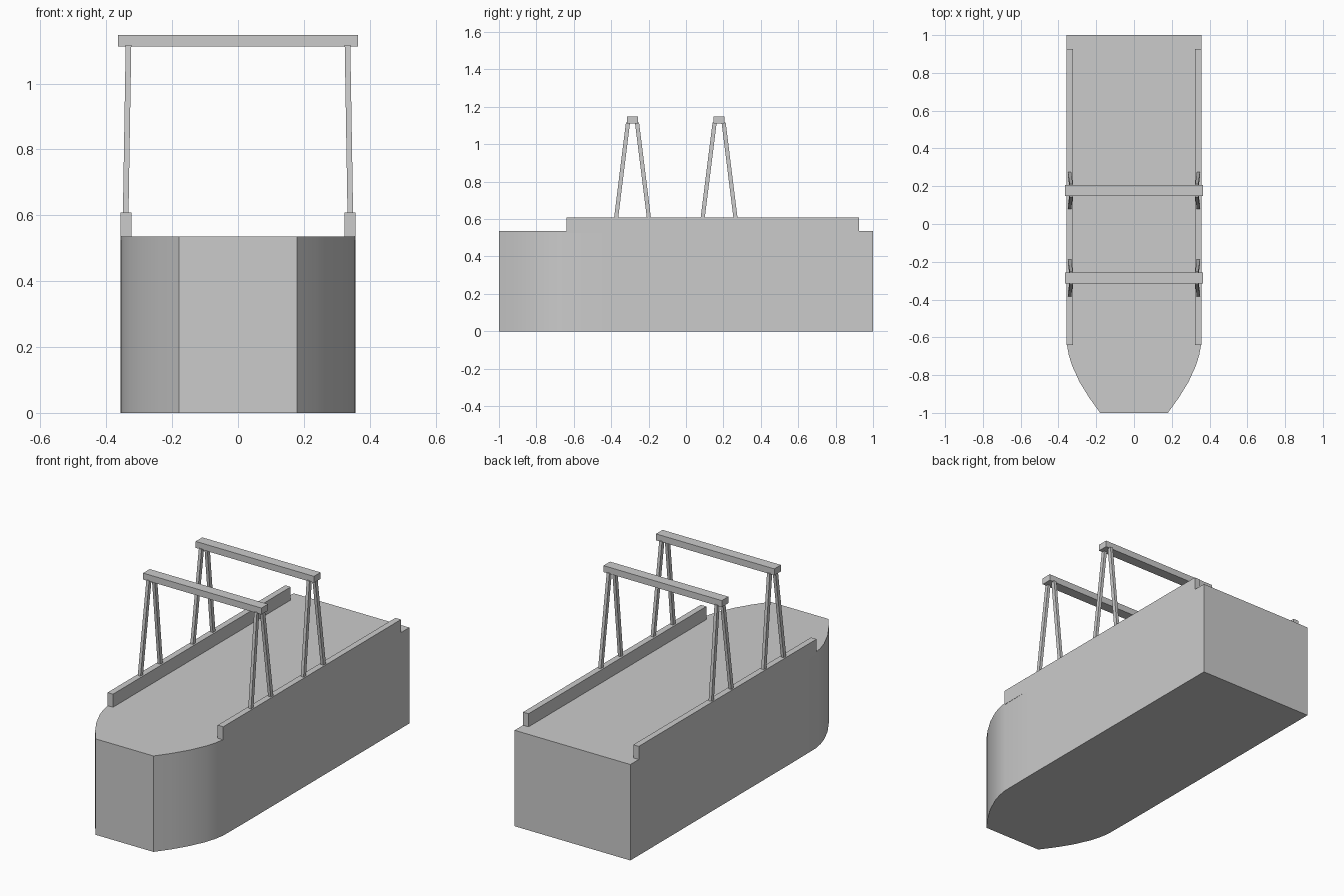
import bpy, bmesh

if "Cube" in bpy.data.objects:
    bpy.data.objects.remove(bpy.data.objects["Cube"])

def mesh_object(name, bm):
    bmesh.ops.recalc_face_normals(bm, faces=bm.faces)
    me = bpy.data.meshes.new(name)
    bm.to_mesh(me)
    bm.free()
    ob = bpy.data.objects.new(name, me)
    bpy.context.collection.objects.link(ob)
    return ob

def loft(name, bottom, top):
    """Closed solid between two matching loops of 3D points."""
    bm = bmesh.new()
    a = [bm.verts.new(p) for p in bottom]
    b = [bm.verts.new(p) for p in top]
    n = len(a)
    bm.faces.new(a[::-1])
    bm.faces.new(b)
    for i in range(n):
        j = (i + 1) % n
        bm.faces.new((a[i], a[j], b[j], b[i]))
    return mesh_object(name, bm)

def rect(cx, cy, z, wx, wy):
    return [(cx + sx * wx / 2, cy + sy * wy / 2, z)
            for sx, sy in ((-1, -1), (1, -1), (1, 1), (-1, 1))]

DECK, RAIL_TOP, BEAM_Z, BEAM_TOP = 0.535, 0.608, 1.112, 1.148

# Hull: half outline from bow to stern, mirrored across x
half = [(0.179, -1.0), (0.237, -0.92), (0.288, -0.837), (0.328, -0.75),
        (0.345, -0.695), (0.355, -0.64), (0.357, -0.45), (0.357, 1.0)]
outline = half + [(-x, y) for x, y in reversed(half)]
hull = loft("hull", [(x, y, 0) for x, y in outline],
            [(x, y, DECK) for x, y in outline])
bpy.context.view_layer.objects.active = hull
hull.select_set(True)
bpy.ops.object.shade_smooth_by_angle(angle=0.52)
hull.select_set(False)

# Side rails along the deck edges
for side, label in ((-1, "left"), (1, "right")):
    loft(f"rail_{label}",
         rect(side * 0.340, 0.143, DECK - 0.01, 0.034, 1.566),
         rect(side * 0.340, 0.143, RAIL_TOP, 0.034, 1.566))

# Two gantries: crossbeam on a splayed pair of legs each side
for yc, place in ((-0.286, "front"), (0.177, "rear")):
    loft(f"{place}_crossbeam", rect(0, yc, BEAM_Z, 0.73, 0.058),
         rect(0, yc, BEAM_TOP, 0.73, 0.058))
    for side, label in ((-1, "left"), (1, "right")):
        for d, end in ((-1, "fore"), (1, "aft")):
            loft(f"{place}_leg_{label}_{end}",
                 rect(side * 0.341, yc + d * 0.088, RAIL_TOP - 0.005, 0.017, 0.022),
                 rect(side * 0.3325, yc + d * 0.024, BEAM_Z + 0.005, 0.017, 0.022))
